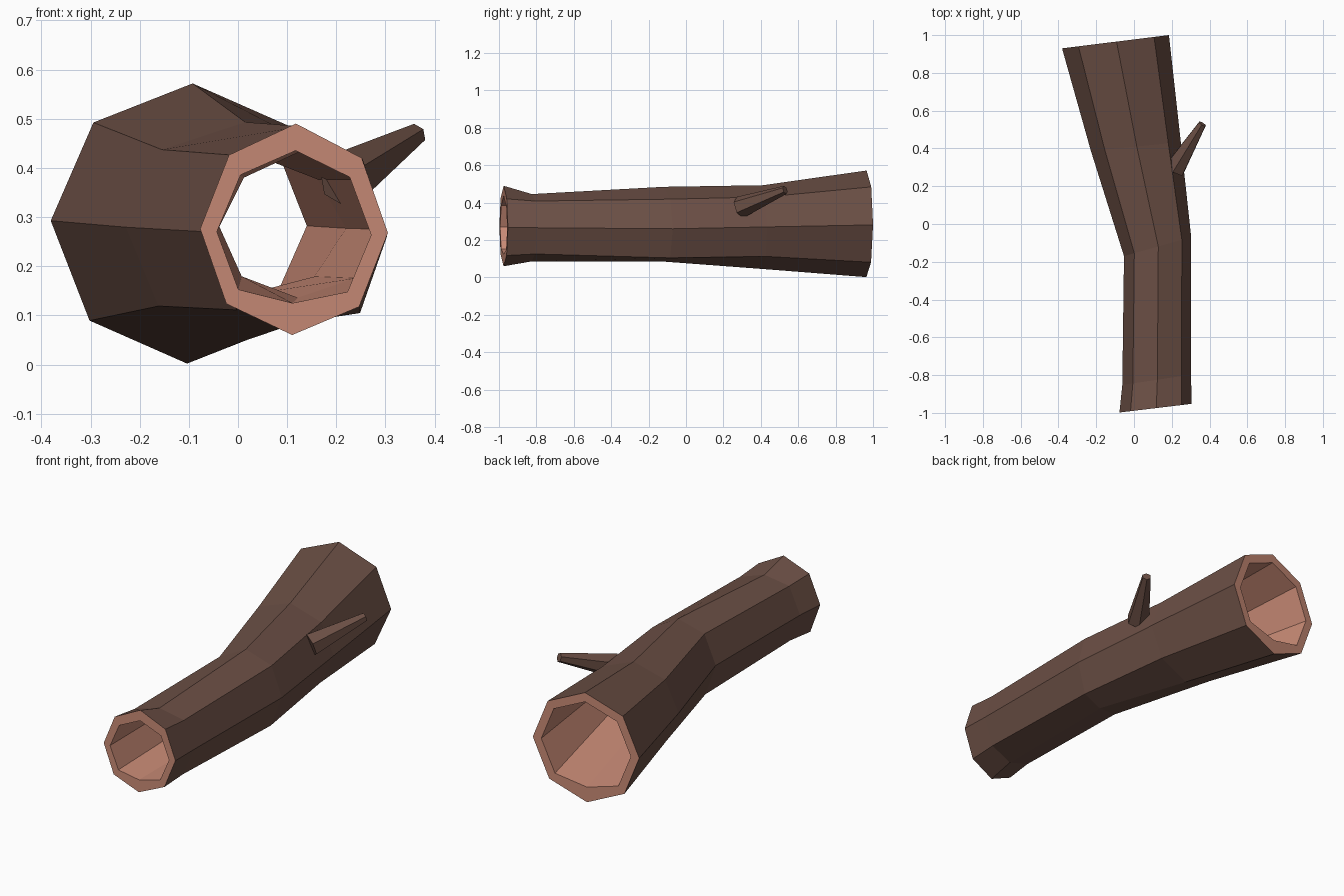
import bpy
import math
from mathutils import Vector

cube = bpy.data.objects.get("Cube")
if cube:
    bpy.data.objects.remove(cube, do_unlink=True)

SIDES = 8


def make_material(name, rgb):
    mat = bpy.data.materials.new(name)
    mat.use_nodes = True
    color = (*rgb, 1.0)
    mat.diffuse_color = color
    mat.node_tree.nodes["Principled BSDF"].inputs["Base Color"].default_value = color
    return mat


bark = make_material("dark bark", (0.147, 0.078, 0.059))
wood = make_material("pale wood", (0.58, 0.255, 0.18))


def ring(cx, cy, cz, rx, rz, top, bottom, slant):
    """Octagon section; top and bottom scale the two pole corners."""
    points = []
    for i in range(SIDES):
        a = math.tau * i / SIDES
        pole = {2: top, 6: bottom}.get(i, 1.0)
        dx = rx * math.cos(a - 0.02)
        dz = rz * math.sin(a - 0.02) * pole
        points.append((cx + dx, cy + slant * dx, cz + dz))
    return points


# Outer bark sections, front to back
outer = [
    ring(0.114, -0.975, 0.272, 0.191, 0.214, 1.02, 0.99, 0.12),
    ring(0.120, -0.825, 0.270, 0.182, 0.200, 0.88, 0.92, 0.15),
    ring(0.125, -0.120, 0.265, 0.178, 0.222, 0.99, 0.81, 0.28),
    ring(0.010, 0.410, 0.275, 0.238, 0.225, 0.97, 1.02, 0.10),
    ring(-0.098, 0.965, 0.287, 0.283, 0.285, 1.0, 1.0, 0.124),
]
# Hollow sections, back to front
inner = [
    ring(-0.098, 0.965, 0.287, 0.238, 0.237, 1.0, 0.87, 0.124),
    ring(0.010, 0.410, 0.280, 0.210, 0.140, 1.10, 1.0, 0.10),
    ring(0.125, -0.120, 0.278, 0.163, 0.142, 1.10, 1.0, 0.28),
    ring(0.114, -0.975, 0.267, 0.157, 0.165, 1.02, 0.86, 0.12),
]

# Hollow log: a closed loop of sections, bark outside and wood at rims and inside
loops = outer + inner
verts = [p for loop in loops for p in loop]
faces = []
materials = []
for r in range(len(loops)):
    nxt = (r + 1) % len(loops)
    for i in range(SIDES):
        j = (i + 1) % SIDES
        faces.append((r * SIDES + i, r * SIDES + j, nxt * SIDES + j, nxt * SIDES + i))
        materials.append(0 if r < len(outer) - 1 else 1)
mesh = bpy.data.meshes.new("hollow_log")
mesh.from_pydata(verts, [], faces)
mesh.materials.append(bark)
mesh.materials.append(wood)
mesh.polygons.foreach_set("material_index", materials)
mesh.update()
log = bpy.data.objects.new("hollow_log", mesh)
bpy.context.collection.objects.link(log)

# Broken branch stub on the left side
base, tip = Vector((0.215, 0.29, 0.375)), Vector((0.362, 0.53, 0.468))
axis = tip - base
bpy.ops.mesh.primitive_cone_add(vertices=6, radius1=0.06, radius2=0.023,
                                depth=axis.length, location=(base + tip) / 2,
                                rotation=axis.to_track_quat('Z', 'Y').to_euler())
branch = bpy.context.object
branch.name = "branch_stub"
branch.data.materials.append(bark)

# Consistent outward normals
for obj in (log, branch):
    bpy.ops.object.select_all(action='DESELECT')
    obj.select_set(True)
    bpy.context.view_layer.objects.active = obj
    bpy.ops.object.mode_set(mode='EDIT')
    bpy.ops.mesh.select_all(action='SELECT')
    bpy.ops.mesh.normals_make_consistent(inside=False)
    bpy.ops.object.mode_set(mode='OBJECT')
